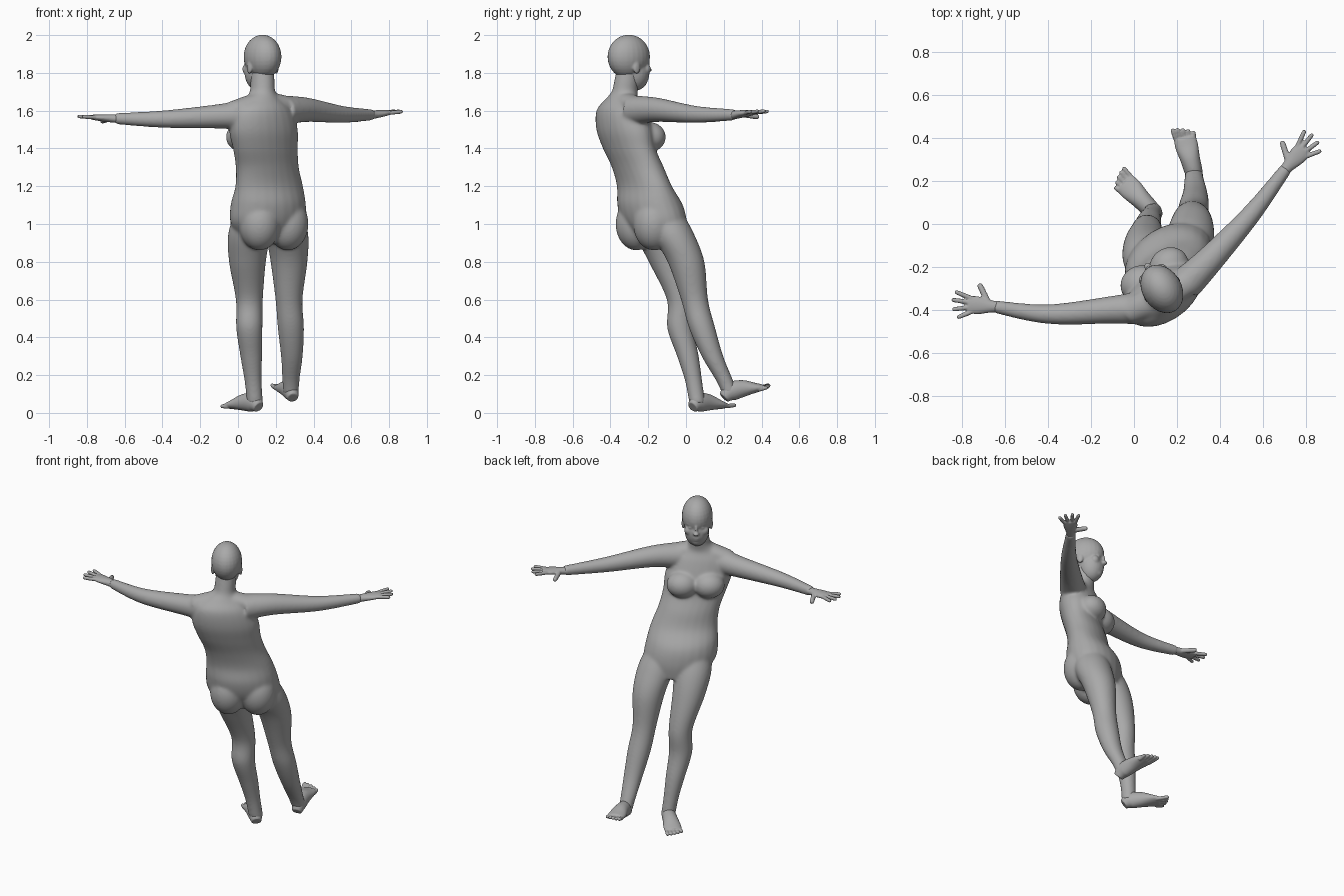
import bpy, bmesh, math
from mathutils import Vector, Matrix

cube = bpy.data.objects.get("Cube")
if cube:
    bpy.data.objects.remove(cube, do_unlink=True)

UP = Vector((0, 0, 1))
ACROSS = Vector((.85, .53, 0)).normalized()    # from the left shoulder to the right
AHEAD = UP.cross(ACROSS)                       # where the figure faces
LEFT, RIGHT = 1, -1
bm = bmesh.new()

skin = bpy.data.materials.new("plain_grey")
skin.use_nodes = True
skin.diffuse_color = (.4, .4, .4, 1)
shader = next(n for n in skin.node_tree.nodes if n.type == 'BSDF_PRINCIPLED')
shader.inputs["Base Color"].default_value = skin.diffuse_color


def smooth_path(points, steps):
    """Resample a list of vectors along a flowing curve."""
    ends = [points[0], *points, points[-1]]
    path = []
    for before, start, end, after in zip(ends, ends[1:], ends[2:], ends[3:]):
        for step in range(steps):
            t = step / steps
            bend = (end - before) * (t * (1 - t) ** 2) - (after - start) * (t * t * (1 - t))
            path.append(start.lerp(end, t * t * (3 - 2 * t)) + bend / 2)
    return path + [points[-1]]


def tube(centres, widths, depths, level=False, sides=24, steps=6):
    """Loft ellipses along a path; level ones stay horizontal, others follow the path."""
    path = smooth_path([Vector(c) for c in centres], steps)
    sizes = smooth_path([Vector((w, d, 0)) for w, d in zip(widths, depths)], steps)
    last = len(path) - 1
    loops = []
    for i, (centre, size) in enumerate(zip(path, sizes)):
        along = path[min(i + 1, last)] - path[max(i - 1, 0)]
        wide = ACROSS if level else along.cross(UP).normalized()
        deep = AHEAD if level else wide.cross(along).normalized()
        angles = [math.tau * k / sides for k in range(sides)]
        loops.append([bm.verts.new(centre + wide * size.x * math.cos(a) + deep * size.y * math.sin(a))
                      for a in angles])
    for lower, upper in zip(loops, loops[1:]):
        for k in range(sides):
            n = (k + 1) % sides
            bm.faces.new((lower[k], lower[n], upper[n], upper[k]))
    bm.faces.new(loops[0][::-1])
    bm.faces.new(loops[-1])


def blob(origin, offset, size, mirrored=False):
    """Ellipsoid with offset and size given as across, ahead and up."""
    turn = Matrix((ACROSS, AHEAD, UP)).transposed()
    for flip in (LEFT, RIGHT) if mirrored else (LEFT,):
        centre = Vector(origin) + turn @ Vector((offset[0] * flip, *offset[1:]))
        place = Matrix.Translation(centre) @ turn.to_4x4() @ Matrix.Diagonal((*size, 1))
        bmesh.ops.create_uvsphere(bm, u_segments=24, v_segments=16, radius=1, matrix=place)


def digit(root, tip, radius):
    radii = [radius, radius, radius * .9, radius / 2]
    tube([root, root.lerp(tip, .5), root.lerp(tip, .9), tip], radii, radii, sides=12, steps=3)


def fan(first, last, count, bulge, radius):
    """Fingers or toes spread between the first and last (root, tip) pairs."""
    for i in range(count):
        t = i / (count - 1)
        root, tip = (a.lerp(b, t) for a, b in zip(first, last))
        tip += (tip - root).normalized() * bulge * math.sin(math.pi * t)
        digit(root, tip, radius)


def local_frame(origin, direction, hand):
    """Give a function placing points by distance along and towards the inner side."""
    along = Vector(direction).normalized()
    inner = along.cross(UP).normalized() * hand
    return lambda far, inward=0, lift=0: Vector(origin) + along * far + inner * inward + UP * lift


def make_foot(heel, direction, hand):
    at = local_frame(heel, direction, hand)
    lengths = (0, .04, .11, .18, .22)
    heights = (.03, .05, .045, .027, .017)
    tube([at(far, lift=h) for far, h in zip(lengths, heights)], (.03, .041, .046, .054, .05), heights)
    fan((at(.2, .038, .016), at(.278, .044, .013)), (at(.19, -.04, .014), at(.24, -.048, .012)),
        5, .008, .0115)


def make_hand(wrist, direction, hand):
    at = local_frame(wrist, direction, hand)
    tube([at(-.03), at(.01), at(.08), at(.125)], (.027, .028, .042, .038), (.022, .022, .018, .013))
    fan((at(.11, .03), at(.19, .055)), (at(.1, -.03), at(.17, -.065)), 4, .022, .011)
    digit(at(.03, .015), at(.08, .1, -.02), .0145)


def make_limb(path, radii, level):
    tube(path, radii, radii, level)


def finish(name, voxel, rounds):
    """Fuse the parts made so far into one smooth object."""
    bmesh.ops.recalc_face_normals(bm, faces=bm.faces)
    mesh = bpy.data.meshes.new(name)
    bm.to_mesh(mesh)
    bm.clear()
    mesh.materials.append(skin)
    part = bpy.data.objects.new(name, mesh)
    bpy.context.collection.objects.link(part)
    fuse = part.modifiers.new("fuse", 'REMESH')
    fuse.mode = 'VOXEL'
    fuse.voxel_size = voxel
    fuse.use_smooth_shade = True
    soften = part.modifiers.new("soften", 'SMOOTH')
    soften.factor = .5
    soften.iterations = rounds


# Torso and neck, from the crotch up: centre x and y, half width, half depth
torso = [(.16, -.13, .15, .11), (.16, -.165, .215, .15), (.16, -.19, .215, .155), (.165, -.22, .198, .12),
         (.155, -.255, .184, .115), (.145, -.3, .19, .115), (.135, -.325, .2, .125), (.13, -.345, .17, .11),
         (.13, -.34, .105, .08), (.13, -.325, .068, .07), (.13, -.315, .063, .068), (.13, -.305, .06, .062)]
heights = [.9 + i / 10 for i in range(8)] + [1.66, 1.7, 1.75, 1.83]
tube([(x, y, z) for (x, y, w, d), z in zip(torso, heights)],
     [row[2] for row in torso], [row[3] for row in torso], level=True)
blob((.16, -.17, 1), (.088, -.055, 0), (.11, .11, .14), mirrored=True)         # buttocks
blob((.135, -.3, 1.46), (.08, .075, 0), (.095, .085, .08), mirrored=True)      # breasts
tube([(-.03, -.41, 1.6), (.13, -.34, 1.65), (.29, -.25, 1.62)],
     (.06, .065, .06), (.05, .048, .05))                                       # shoulder slope

# Legs, hip to ankle
leg_radii = (.09, .112, .098, .072, .07, .058, .046, .043)
make_limb([(.08, -.2, 1.08), (.06, -.16, .95), (.05, -.1, .8), (.06, -.03, .6), (.06, -.03, .45),
           (.07, .01, .3), (.08, .04, .17), (.09, .06, .05)], leg_radii, True)
make_limb([(.24, -.12, 1.08), (.26, -.07, .95), (.27, 0, .8), (.27, .045, .6), (.28, .085, .45),
           (.285, .14, .3), (.28, .205, .17), (.28, .235, .1)], leg_radii, True)

# Arms, shoulder to wrist
arm_radii = (.08, .065, .046, .03)
left_wrist, right_wrist = (-.65, -.385, 1.558), (.71, .26, 1.578)
make_limb([(.04, -.39, 1.58), (-.1, -.4, 1.57), (-.4, -.42, 1.555), left_wrist], arm_radii, False)
make_limb([(.24, -.28, 1.6), (.36, -.16, 1.605), (.55, .05, 1.58), right_wrist], arm_radii, False)
finish("body", .0065, 30)

# Head and face
head = (.13, -.303, 1.84)
blob(head, (0, 0, .045), (.092, .12, .117))                            # skull
blob(head, (0, .04, -.035), (.074, .077, .1))                          # jaw
blob(head, (0, .072, -.088), (.036, .036, .028))                       # chin
blob(head, (0, .088, .028), (.06, .024, .018))                         # brow
blob(head, (0, .104, -.057), (.026, .014, .009))                       # upper lip
blob(head, (0, .101, -.071), (.022, .014, .009))                       # lower lip
blob(head, (0, .112, 0), (.01, .018, .034))                            # nose bridge
blob(head, (0, .12, -.024), (.018, .023, .013))                        # nose tip
blob(head, (.04, .078, -.02), (.034, .028, .032), mirrored=True)       # cheeks
blob(head, (.034, .095, .007), (.016, .013, .009), mirrored=True)      # eyes
blob(head, (.083, -.002, -.012), (.011, .021, .035), mirrored=True)    # ears
finish("head", .0055, 7)

# Hands and feet
make_hand(left_wrist, (-1, .08, .06), LEFT)
make_hand(right_wrist, (.67, .74, .1), RIGHT)
finish("hands", .0045, 3)
make_foot((.11, .035, 0), (-.7, .72, .1), LEFT)
make_foot((.29, .2, .05), (-.26, .95, .32), RIGHT)
finish("feet", .0045, 5)
